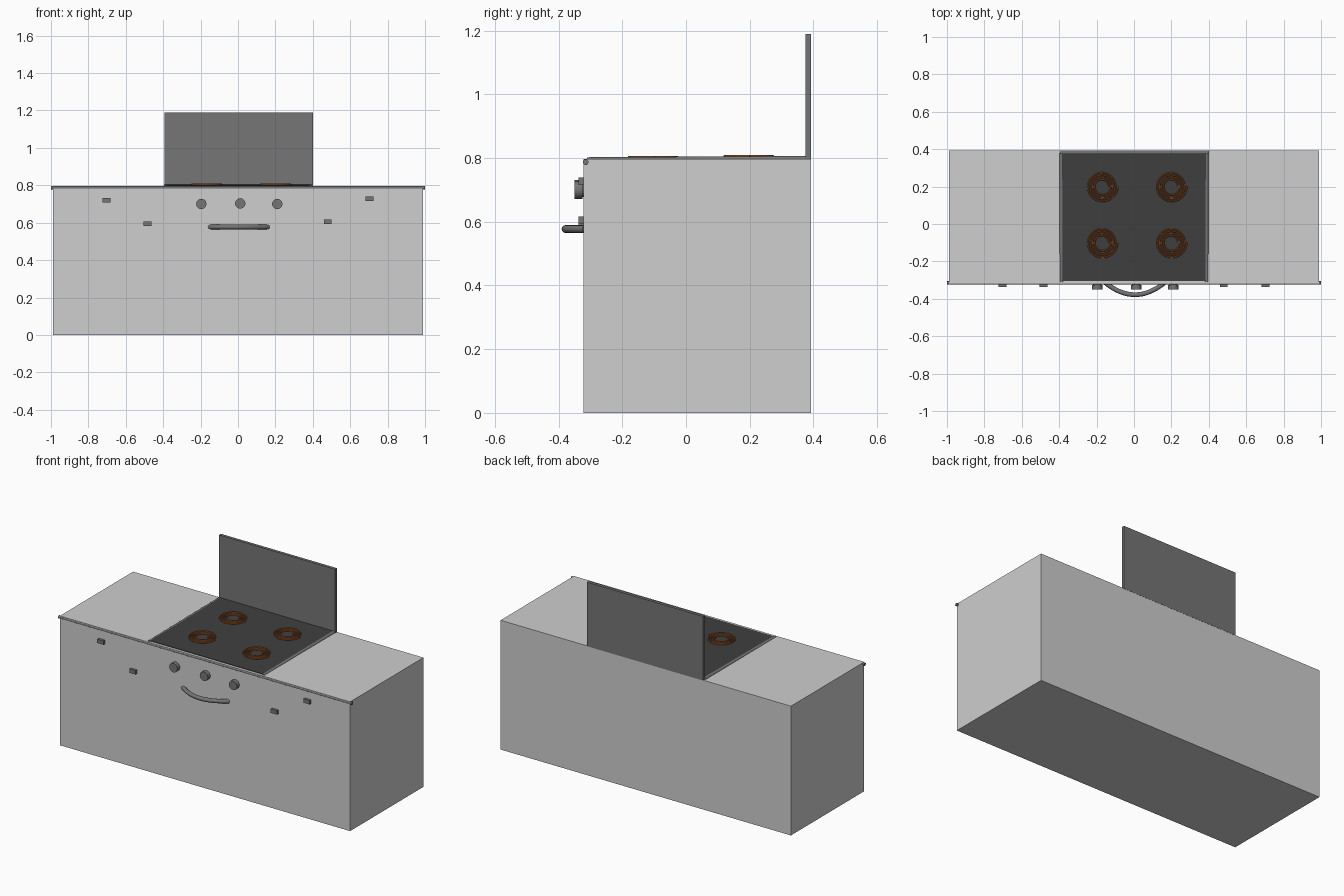
import bpy, bmesh, math
from mathutils import Matrix, Vector

if "Cube" in bpy.data.objects:
    bpy.data.objects.remove(bpy.data.objects["Cube"])


def material(name, rgb):
    m = bpy.data.materials.new(name)
    m.diffuse_color = (*rgb, 1)
    m.use_nodes = True
    m.node_tree.nodes["Principled BSDF"].inputs["Base Color"].default_value = m.diffuse_color
    return m


ENAMEL = material("light_grey_enamel", (0.62, 0.62, 0.62))
STEEL = material("grey_steel", (0.18, 0.18, 0.18))
GLASS = material("dark_hob", (0.05, 0.05, 0.05))
COPPER = material("copper_coil", (0.27, 0.075, 0.018))


def add(name, bm, mat, smooth=False):
    bmesh.ops.recalc_face_normals(bm, faces=bm.faces)
    me = bpy.data.meshes.new(name)
    bm.to_mesh(me)
    bm.free()
    me.materials.append(mat)
    ob = bpy.data.objects.new(name, me)
    bpy.context.collection.objects.link(ob)
    if smooth:
        bpy.ops.object.select_all(action='DESELECT')
        ob.select_set(True)
        bpy.context.view_layer.objects.active = ob
        bpy.ops.object.shade_smooth_by_angle(angle=math.radians(50))
    return ob


def box(name, lo, hi, mat):
    bm = bmesh.new()
    bmesh.ops.create_cube(bm, size=1)
    for v in bm.verts:
        v.co = Vector([lo[i] + (v.co[i] + 0.5) * (hi[i] - lo[i]) for i in range(3)])
    return add(name, bm, mat)


def tube(name, pts, r, sides, mat):
    """Sweep a round section along a path of points."""
    bm = bmesh.new()
    pts = [Vector(p) for p in pts]
    rings = []
    for i, p in enumerate(pts):
        t = (pts[min(i + 1, len(pts) - 1)] - pts[max(i - 1, 0)]).normalized()
        side = t.cross(Vector((0, 0, 1))).normalized()
        up = side.cross(t)
        rings.append([bm.verts.new(p + r * (math.cos(a) * side + math.sin(a) * up))
                      for a in (2 * math.pi * k / sides for k in range(sides))])
    for a, b in zip(rings, rings[1:]):
        for k in range(sides):
            n = (k + 1) % sides
            bm.faces.new((a[k], a[n], b[n], b[k]))
    bm.faces.new(rings[0])
    bm.faces.new(rings[-1])
    return add(name, bm, mat, True)


def disc(name, x, z, r, y0, y1, mat, sides=12):
    bm = bmesh.new()
    m = Matrix.Translation((x, (y0 + y1) / 2, z)) @ Matrix.Rotation(math.pi / 2, 4, 'X')
    bmesh.ops.create_cone(bm, cap_ends=True, segments=sides, radius1=r, radius2=r,
                          depth=abs(y1 - y0), matrix=m)
    return add(name, bm, mat, True)


# cabinet body with worktops
box("cabinet_body", (-0.99, -0.322, 0), (0.99, 0.392, 0.797), ENAMEL)

# hob plate, rising slightly to the back
hob = box("hob_plate", (-0.385, -0.305, 0.79), (0.385, 0.38, 0.80), GLASS)
for v in hob.data.vertices:
    if v.co.z > 0.795 and v.co.y > 0:
        v.co.z = 0.806

# splashback
box("splashback", (-0.392, 0.375, 0.795), (0.4, 0.393, 1.19), STEEL)

# front rail and the rails beside the hob
tube("front_rail", [(-1, -0.315, 0.787), (1, -0.315, 0.787)], 0.009, 12, STEEL)
for name, x in (("left", -0.388), ("right", 0.388)):
    tube(name + "_hob_rail", [(x, -0.31, 0.793), (x, 0.38, 0.797)], 0.01, 10, STEEL)

# spiral heating coils
TURNS, STEPS = 4, 30
for i, (cx, cy) in enumerate([(x, y) for x in (-0.17, 0.2) for y in (-0.1, 0.2)]):
    z = 0.8 + 0.006 * (cy + 0.305) / 0.685 + 0.001
    path = []
    for k in range(TURNS * STEPS + 1):
        a = 2 * math.pi * k / STEPS
        r = 0.035 + 0.047 * k / (TURNS * STEPS)
        path.append((cx + r * math.cos(a), cy + r * math.sin(a), z))
    tube(f"heating_coil_{i + 1}", path, 0.0042, 6, COPPER)

# control knobs with a narrower stem
for i, (x, z) in enumerate([(-0.196, 0.70), (0.012, 0.703), (0.21, 0.70)]):
    disc(f"knob_{i + 1}", x, z, 0.028, -0.35, -0.325, STEEL)
    disc(f"knob_stem_{i + 1}", x, z, 0.022, -0.326, -0.315, STEEL)

# bowed oven handle
path = []
for k in range(25):
    u = -1 + k / 12
    path.append((0.005 + 0.157 * u, -0.315 - 0.063 * (1 - u * u), 0.577))
tube("oven_handle", path, 0.0125, 12, STEEL)

# small drawer and door pulls
for i, (x, z) in enumerate([(-0.703, 0.719), (-0.484, 0.594), (0.48, 0.605), (0.703, 0.727)]):
    box(f"small_pull_{i + 1}", (x - 0.021, -0.337, z - 0.012),
        (x + 0.021, -0.32, z + 0.012), STEEL)
